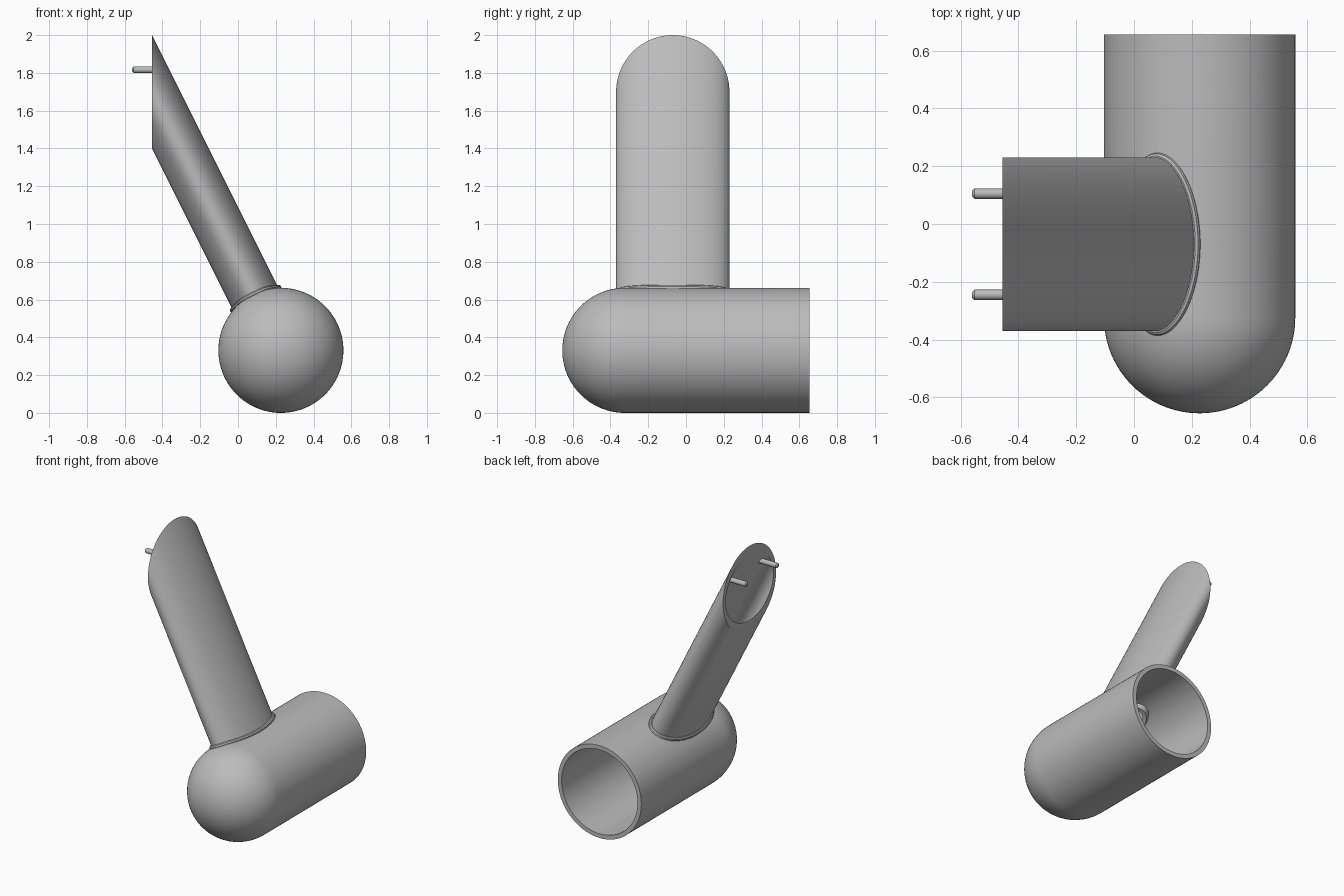
import bpy, bmesh, math
from mathutils import Vector, Matrix

cube = bpy.data.objects.get("Cube")
if cube:
    bpy.data.objects.remove(cube, do_unlink=True)

# Main dimensions
AXIS_X, AXIS_Z = 0.227, 0.331     # axis of the horizontal body
BODY_R, BODY_WALL = 0.331, 0.03
BACK_Y, DOME_Y = 0.655, -0.324
MOUTH = Vector((-0.455, -0.07, 1.7))   # centre of the slanted arm's upright mouth
SLOPE = Vector((1, 0, -2))
ARM_R, ARM_WALL = 0.3, 0.03
SIDES = 96

grey = bpy.data.materials.new("plain_grey")
grey.use_nodes = True
COLOUR = (0.5, 0.5, 0.5, 1)
grey.diffuse_color = COLOUR
grey.node_tree.nodes["Principled BSDF"].inputs["Base Color"].default_value = COLOUR


def add_object(name, bm):
    bmesh.ops.recalc_face_normals(bm, faces=bm.faces)
    mesh = bpy.data.meshes.new(name)
    bm.to_mesh(mesh)
    bm.free()
    mesh.materials.append(grey)
    obj = bpy.data.objects.new(name, mesh)
    bpy.context.collection.objects.link(obj)
    return obj


def activate(obj):
    bpy.ops.object.select_all(action='DESELECT')
    obj.select_set(True)
    bpy.context.view_layer.objects.active = obj


def smooth(obj):
    activate(obj)
    bpy.ops.object.shade_smooth_by_angle(angle=math.radians(35))


def mouth_ring(inset):
    """Arm outline in the mouth plane, inset evenly across the slanted wall."""
    ry, rz = ARM_R - inset, ARM_R - inset * SLOPE.length
    angles = [math.tau * i / SIDES for i in range(SIDES)]
    return [MOUTH + Vector((0, ry * math.cos(a), rz * math.sin(a))) for a in angles]


def drop_to_body(p, radius):
    """Slide a mouth point down the arm until it meets a capsule around the body axis."""
    dx, dz = p.x - AXIS_X, p.z - AXIS_Z
    dy = min(0, p.y - DOME_Y)
    a = SLOPE.length_squared
    b = dx * SLOPE.x + dz * SLOPE.z
    c = dx * dx + dz * dz + dy * dy - radius ** 2
    return p + SLOPE * ((-b - math.sqrt(max(0, b * b - a * c))) / a)


def loft(bm, loops, closed):
    rings = [[bm.verts.new(p) for p in loop] for loop in loops]
    pairs = list(zip(rings, rings[1:])) + ([(rings[-1], rings[0])] if closed else [])
    for lower, upper in pairs:
        for i in range(SIDES):
            j = (i + 1) % SIDES
            bm.faces.new((lower[i], lower[j], upper[j], upper[i]))
    return rings


# Hollow body: domed tube, revolved around the y axis
def half_profile(radius):
    steps = 24
    arc = [math.pi / 2 * i / steps for i in range(steps + 1)]
    pts = [(radius * math.sin(a), DOME_Y - radius * math.cos(a)) for a in arc]
    return pts + [(radius, BACK_Y)]


bm = bmesh.new()
profile = half_profile(BODY_R) + half_profile(BODY_R - BODY_WALL)[::-1]
verts = [bm.verts.new((AXIS_X + r, y, AXIS_Z)) for r, y in profile]
edges = [bm.edges.new(pair) for pair in zip(verts, verts[1:])]
bmesh.ops.spin(bm, geom=verts + edges, cent=(AXIS_X, 0, AXIS_Z), axis=(0, 1, 0),
               angle=math.tau, steps=SIDES, use_merge=True)
bmesh.ops.remove_doubles(bm, verts=bm.verts, dist=0.0001)
body = add_object("body_tube", bm)

# Opening through the body where the arm enters
bm = bmesh.new()
outline = mouth_ring(ARM_WALL / 2)
rings = loft(bm, [outline, [p + SLOPE * 0.68 for p in outline]], False)
for ring in rings:
    bm.faces.new(ring)
cutter = add_object("opening_cutter", bm)
cutter.hide_render = True
activate(body)
cut = body.modifiers.new("arm_opening", 'BOOLEAN')
cut.operation = 'DIFFERENCE'
cut.solver = 'EXACT'
cut.object = cutter
bpy.ops.object.modifier_apply(modifier=cut.name)
bpy.data.objects.remove(cutter, do_unlink=True)
smooth(body)

# Slanted hollow arm, ending a little inside the body
bm = bmesh.new()
outer, inner = mouth_ring(0), mouth_ring(ARM_WALL)
STUB_R = 0.26
loft(bm, [outer, [drop_to_body(p, STUB_R) for p in outer],
          [drop_to_body(p, STUB_R) for p in inner], inner], True)
smooth(add_object("slanted_arm", bm))

# Rounded bead along the joint between arm and body
bm = bmesh.new()
BEAD = 0.016
path = [drop_to_body(p, BODY_R) for p in mouth_ring(0)]
loops = [[] for _ in range(10)]
for i, p in enumerate(path):
    tangent = (path[(i + 1) % SIDES] - path[i - 1]).normalized()
    side = tangent.cross(SLOPE).normalized()
    up = side.cross(tangent)
    for k, loop in enumerate(loops):
        a = math.tau * k / len(loops)
        loop.append(p + (side * math.cos(a) + up * math.sin(a)) * BEAD)
loft(bm, loops, True)
smooth(add_object("joint_bead", bm))

# Two chamfered pins held by the upper inner wall of the arm
PIN_R, TIP_X, ROOT_X, CHAMFER = 0.018, -0.56, -0.41, 0.008
for name, offset in (("left_pin", 0.175), ("right_pin", -0.175)):
    bm = bmesh.new()
    centre = Vector(((TIP_X + ROOT_X) / 2, MOUTH.y + offset, MOUTH.z + 0.117))
    bmesh.ops.create_cone(bm, cap_ends=True, segments=24, radius1=PIN_R, radius2=PIN_R,
                          depth=ROOT_X - TIP_X,
                          matrix=Matrix.Translation(centre) @ Matrix.Rotation(math.pi / 2, 4, 'Y'))
    tip = [e for e in bm.edges if all(v.co.x < TIP_X + 0.001 for v in e.verts)]
    bmesh.ops.bevel(bm, geom=tip, offset=CHAMFER, segments=1, affect='EDGES')
    smooth(add_object(name, bm))
